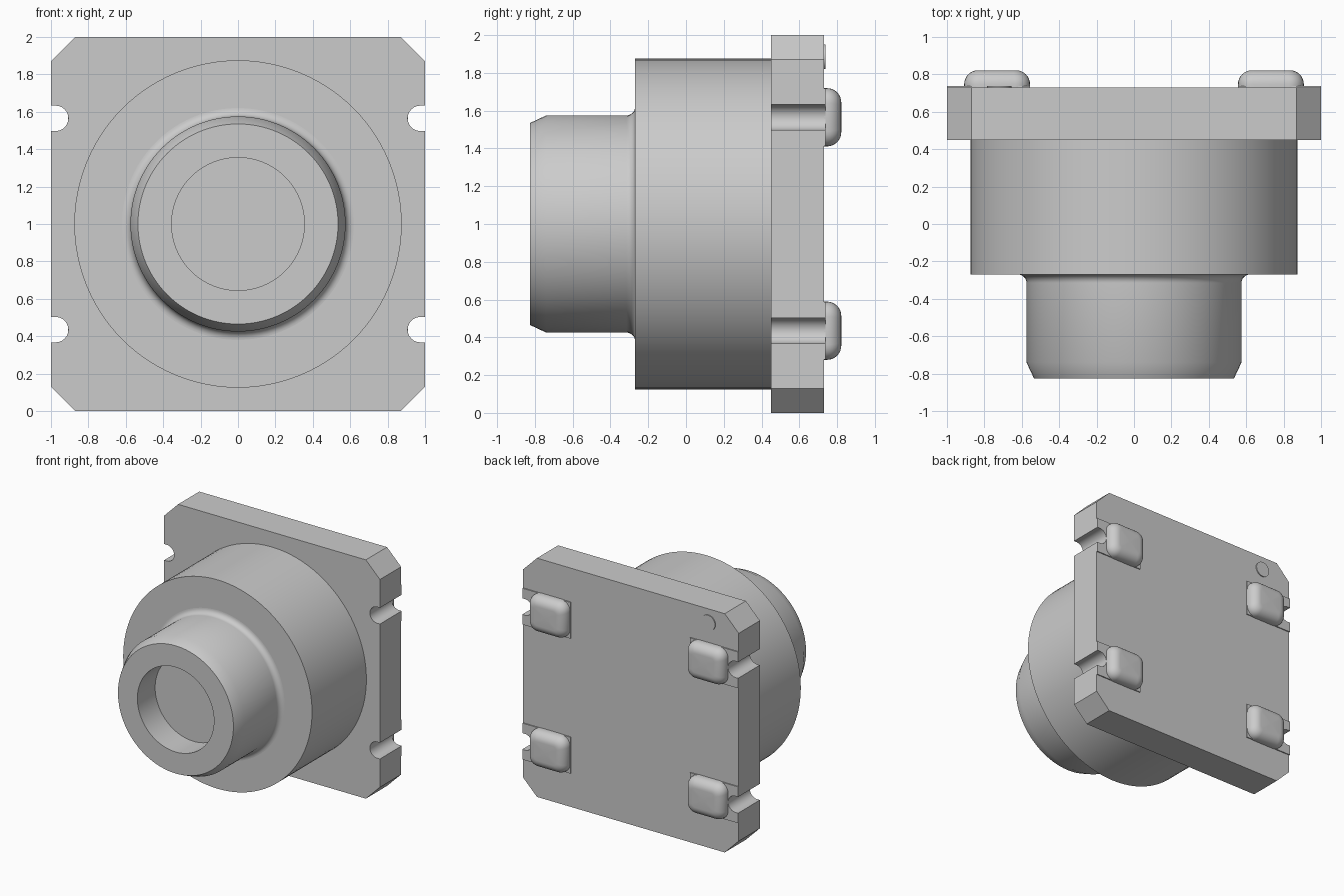
import bpy, bmesh
from math import sin, cos, pi, radians

if "Cube" in bpy.data.objects:
    bpy.data.objects.remove(bpy.data.objects["Cube"], do_unlink=True)

grey = bpy.data.materials.new("light_grey")
grey.use_nodes = True
grey.diffuse_color = (0.6, 0.6, 0.6, 1)
grey.node_tree.nodes["Principled BSDF"].inputs["Base Color"].default_value = (0.6, 0.6, 0.6, 1)

MID = 1.0                      # height of the main axis
BACK = 0.73                    # rear face of the base plate
NOTCH_Z, NOTCH_R = 0.565, 0.068


def finish(name, bm, angle=30):
    bmesh.ops.recalc_face_normals(bm, faces=bm.faces)
    mesh = bpy.data.meshes.new(name)
    bm.to_mesh(mesh)
    bm.free()
    mesh.materials.append(grey)
    obj = bpy.data.objects.new(name, mesh)
    bpy.context.collection.objects.link(obj)
    bpy.ops.object.select_all(action='DESELECT')
    obj.select_set(True)
    bpy.context.view_layer.objects.active = obj
    bpy.ops.object.shade_smooth_by_angle(angle=radians(angle))
    return obj


def loft(name, rings, angle=30):
    """Skin closed rings of (x, y, z) points; cap both ends."""
    bm = bmesh.new()
    loops = [[bm.verts.new(p) for p in ring] for ring in rings]
    n = len(loops[0])
    for a, b in zip(loops, loops[1:]):
        for i in range(n):
            j = (i + 1) % n
            bm.faces.new((a[i], a[j], b[j], b[i]))
    bm.faces.new(loops[0])
    last = bm.faces.new(loops[-1])
    if angle > 60:             # soft crown meeting at a centre point
        bmesh.ops.poke(bm, faces=[last])
    return finish(name, bm, angle)


def prism(name, outline, y0, y1):
    return loft(name, [[(x, y, MID + z) for x, z in outline] for y in (y0, y1)])


def turned(name, profile, cx=0, cz=MID, steps=96):
    """Round part about the y direction from (radius, y) pairs."""
    turns = [2 * pi * i / steps for i in range(steps)]
    return loft(name, [[(cx + r * cos(t), y, cz + r * sin(t)) for t in turns]
                       for r, y in profile])


def notch(steps=12):
    """Rounded edge slot, listed upwards."""
    arc = [(0.975 - NOTCH_R * cos(t), NOTCH_Z + NOTCH_R * sin(t))
           for t in (-pi / 2 + pi * i / steps for i in range(steps + 1))]
    return [(1, NOTCH_Z - NOTCH_R)] + arc + [(1, NOTCH_Z + NOTCH_R)]


# Base plate with clipped corners and four edge notches
quarter = notch() + [(1, 0.87), (0.87, 1)]
right_half = [(x, -z) for x, z in reversed(quarter)] + quarter
plate = right_half + [(-x, z) for x, z in reversed(right_half)]
prism("base_plate", plate, 0.45, BACK)

# Main body and stepped nose with a fillet, chamfer and blind bore
turned("main_body", [(0.875, 0.45), (0.875, -0.27)])
fillet = [(0.62 - 0.045 * sin(t), -0.27 - 0.045 * (1 - cos(t)))
          for t in (pi / 2 * i / 8 for i in range(9))]
turned("nose_tube", [(0.62, -0.265)] + fillet +
       [(0.575, -0.74), (0.535, -0.825), (0.355, -0.825), (0.355, -0.59)])

# Orientation dot on the rear face
turned("marker_dot", [(0.065, BACK - 0.005), (0.065, BACK + 0.008)],
       cx=-0.72, cz=1.885, steps=48)


def rounded_rect(cx, y, cz, hw, hh, r, steps=6):
    ring = []
    for k, (sx, sz) in enumerate(((1, 1), (-1, 1), (-1, -1), (1, -1))):
        for i in range(steps + 1):
            t = pi / 2 * (k + i / steps)
            ring.append((cx + sx * (hw - r) + r * cos(t), y,
                         cz + sz * (hh - r) + r * sin(t)))
    return ring


# Contact pads and solder cushions at the four notches
for side, sx in (("right", -1), ("left", 1)):
    for level, sz in (("lower", -1), ("upper", 1)):
        pad = [(0.555, NOTCH_Z - 0.152), (1, NOTCH_Z - 0.152)] + notch() + \
              [(1, NOTCH_Z + 0.152), (0.555, NOTCH_Z + 0.152)]
        prism(f"{level}_{side}_pad", [(sx * x, sz * z) for x, z in pad],
              BACK - 0.005, BACK + 0.009)
        rings = []
        for i in range(9):
            t = pi / 2 * i / 8
            inset = 0.075 * (1 - cos(t))
            rings.append(rounded_rect(sx * 0.732, 0.747 + 0.075 * sin(t),
                                      MID + sz * NOTCH_Z, 0.176 - inset,
                                      0.154 - inset, 0.08 - 0.75 * inset))
        base = [(x, BACK, z) for x, y, z in rings[0]]
        loft(f"{level}_{side}_solder", [base] + rings, angle=80)
